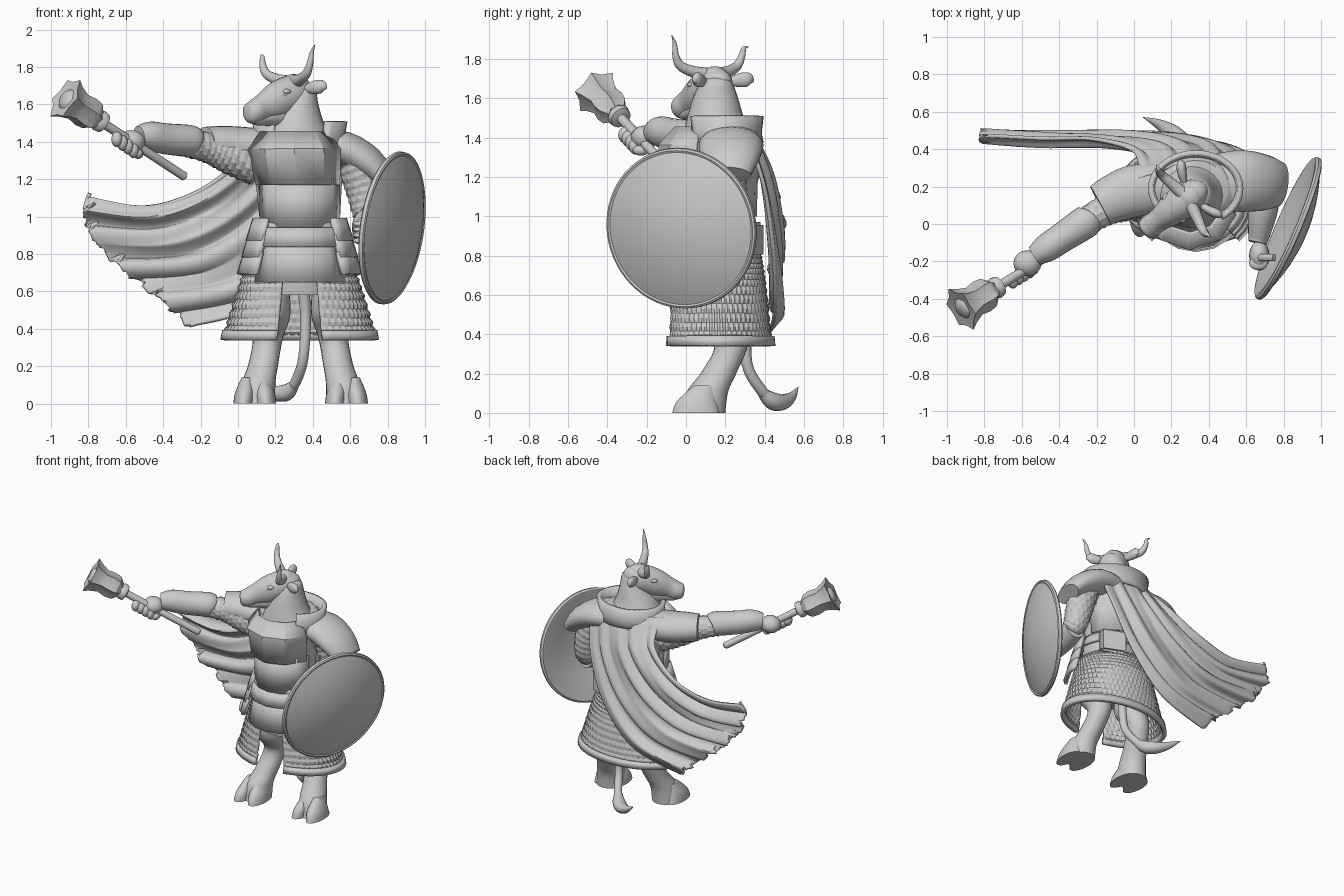
import bpy, bmesh, math, random
from mathutils import Vector, Matrix

random.seed(4)
if "Cube" in bpy.data.objects:
    bpy.data.objects.remove(bpy.data.objects["Cube"])

stone = bpy.data.materials.new("plain_grey")
stone.use_nodes = True
GREY = (.6, .6, .6, 1)
stone.diffuse_color = GREY
stone.node_tree.nodes["Principled BSDF"].inputs["Base Color"].default_value = GREY
X, Y, Z = Vector((1, 0, 0)), Vector((0, 1, 0)), Vector((0, 0, 1))


def finish(name, bm, angle=40, thick=0):
    """Turn a bmesh into a shaded object, optionally thickened."""
    bmesh.ops.recalc_face_normals(bm, faces=bm.faces)
    mesh = bpy.data.meshes.new(name)
    bm.to_mesh(mesh)
    bm.free()
    mesh.materials.append(stone)
    mesh.shade_smooth()
    mesh.set_sharp_from_angle(angle=math.radians(angle))
    ob = bpy.data.objects.new(name, mesh)
    bpy.context.collection.objects.link(ob)
    if thick:
        mod = ob.modifiers.new("thickness", "SOLIDIFY")
        mod.thickness, mod.offset = thick, 0


def skin(name, rows, closed=False, angle=40, thick=0):
    """Join rows of points with quads; closed rows get end caps."""
    bm = bmesh.new()
    vs = [[bm.verts.new(p) for p in row] for row in rows]
    n = len(vs[0])
    for a, b in zip(vs, vs[1:]):
        for k in range(n if closed else n - 1):
            m = (k + 1) % n
            bm.faces.new((a[k], a[m], b[m], b[k]))
    if closed:
        bm.faces.new(vs[0])
        bm.faces.new(vs[-1])
    finish(name, bm, angle, thick)


def smooth_path(rows, steps):
    """Catmull-Rom interpolation of tuples of any length."""
    pts = [rows[0]] + list(rows) + [rows[-1]]
    out = []
    for p, q, r, s in zip(pts, pts[1:], pts[2:], pts[3:]):
        for i in range(steps):
            t = i / steps
            out.append([b + .5 * t * (c - a + t * (2 * a - 5 * b + 4 * c - d + t * (3 * (b - c) + d - a)))
                        for a, b, c, d in zip(p, q, r, s)])
    return out + [list(rows[-1])]


def scale_bump(i, k, bump):
    """Radius factor that raises staggered mail scales."""
    return 1 + (bump if i % 2 == 0 and (k + i // 2) % 2 == 0 else 0)


def loft(name, rings, n=24, steps=5, axis=None, ref=Z, bump=0, star=1, angle=50):
    """Sweep ellipses (x, y, z, width, height) along a path."""
    path = smooth_path(rings, steps)
    centres = [Vector(p[:3]) for p in path]
    rows = []
    for i, c in enumerate(centres):
        t = axis or (centres[min(i + 1, len(path) - 1)] - centres[max(i - 1, 0)]).normalized()
        side = t.cross(ref).normalized()
        up = side.cross(t)
        row = []
        for k in range(n):
            a = math.tau * k / n
            r = scale_bump(i, k, bump) * (star if k % 2 else 1)
            row.append(c + r * (side * path[i][3] * math.cos(a) + up * path[i][4] * math.sin(a)))
        rows.append(row)
    skin(name, rows, True, angle)


def shell(name, rings, a0, a1, n=24, steps=1, thick=.02, bump=0, angle=30):
    """Curved plate around a vertical axis; angle 270 is the front."""
    rows = []
    for i, (x, y, z, rx, ry) in enumerate(smooth_path(rings, steps)):
        row = []
        for k in range(n + 1):
            a = math.radians(a0 + (a1 - a0) * k / n)
            r = scale_bump(i, k, bump)
            row.append((x + r * rx * math.cos(a), y + r * ry * math.sin(a), z))
        rows.append(row)
    skin(name, rows, False, angle, thick)


def ball(name, at, size):
    bm = bmesh.new()
    bmesh.ops.create_uvsphere(bm, u_segments=16, v_segments=10, radius=1,
                              matrix=Matrix.Translation(at) @ Matrix.Diagonal((*size, 1)))
    finish(name, bm, 60)


# Body and neck
loft("torso", [(.33, .14, .58, .2, .18), (.33, .14, .78, .21, .2), (.33, .14, 1, .2, .19),
               (.32, .15, 1.25, .23, .23), (.32, .18, 1.4, .25, .19), (.33, .19, 1.47, .17, .15)],
     n=32, axis=Z, ref=Y)
loft("neck", [(.31, .16, 1.4, .2, .18), (.31, .15, 1.5, .15, .145), (.325, .15, 1.6, .105, .115),
              (.335, .155, 1.68, .08, .08), (.335, .16, 1.71, .04, .04)], axis=Z, ref=Y)

# Armour plates
shell("breastplate", [(.3, .12, 1.45, .18, .17), (.3, .12, 1.36, .25, .25), (.32, .12, 1.17, .225, .25)],
      195, 345, n=4, angle=10)
shell("abdomen_plate", [(.33, .12, 1.2, .21, .22), (.33, .12, .94, .21, .22)], 190, 350, n=6, angle=10)
shell("back_plate", [(.32, .15, 1.38, .24, .21), (.33, .14, 1, .21, .21)], 10, 170, n=8)
shell("belt", [(.33, .13, .98, .215, .215), (.33, .13, .91, .235, .225)], 0, 360, n=40)
shell("upper_fauld", [(.33, .13, .94, .23, .24), (.33, .13, .84, .255, .265)], 200, 340, n=6, angle=10)
shell("lower_fauld", [(.33, .13, .88, .22, .225), (.33, .13, .65, .265, .27)], 208, 332, n=6, angle=10)
for label, mid in (("right", 202), ("left", 338)):
    for i in range(3):
        z, r = .99 - .09 * i, .24 + .024 * i
        shell(f"{label}_hip_plate", [(.33, .13, z, r, r - .02), (.33, .13, z - .12, r + .038, r + .01)],
              mid - 24, mid + 24, n=4, thick=.025)
shell("collar", [(.33, .19, 1.37, .24, .19), (.33, .19, 1.42, .225, .18), (.33, .19, 1.51, .24, .19)],
      -55, 235, n=32, thick=.03)

# Mail skirt, open at the front, with a hem
shell("mail_skirt", [(.33, .15, .82, .24, .22), (.33, .16, .66, .305, .235), (.33, .17, .37, .395, .255)],
      -73, 253, n=110, steps=14, bump=.03, thick=.015, angle=12)
shell("skirt_hem", [(.33, .17, .39, .4, .265), (.33, .17, .34, .41, .27)], -73, 253, n=48, thick=.03)

# Legs, each ending in a cloven hoof
for label, s, x in (("right", -1, .17), ("left", 1, .5)):
    loft(f"{label}_leg", [(x, .15, .66, .1, .12), (x, .17, .48, .11, .12), (x + s * .01, .23, .35, .08, .085),
                          (x + s * .035, .17, .21, .08, .09), (x + s * .06, .11, .11, .09, .105),
                          (x + s * .07, .09, 0, .1, .11)], axis=Z, ref=Y)
    for toe in (-1, 1):
        tx = x + s * .08 + toe * .053
        loft(f"{label}_hoof", [(tx + toe * .007, .05, 0, .055, .12), (tx, .055, .06, .052, .1),
                               (tx - toe * .012, .09, .14, .03, .05)], axis=Z, ref=Y)

# Tail with a tuft swept to one side
loft("tail", [(.33, .26, .75, .035, .035), (.36, .3, .5, .03, .03), (.35, .31, .25, .028, .028),
              (.31, .38, .12, .028, .028), (.27, .43, .07, .028, .028)], n=14, ref=X)
loft("tail_tuft", [(.3, .39, .1, .028, .028), (.26, .44, .06, .045, .045), (.2, .49, .055, .045, .04),
                   (.13, .535, .08, .026, .026), (.05, .57, .13, .002, .002)], n=14)

# Head, turned toward the raised arm
FACE, SIDE = Vector((-.8, -.6, 0)), Vector((.6, -.8, 0))


def head_at(forward, side, z):
    return Vector((.29, .14, z)) + FACE * forward + SIDE * side


def head_loft(name, rings, **kw):
    loft(name, [(*head_at(f, b, z), w, h) for f, b, z, w, h in rings], **kw)


head_loft("head", [(-.1, 0, 1.65, .04, .05), (-.06, 0, 1.66, .075, .085), (.01, 0, 1.655, .095, .1),
                   (.11, 0, 1.615, .085, .1), (.2, 0, 1.58, .062, .075), (.25, 0, 1.56, .063, .065),
                   (.29, 0, 1.552, .052, .053), (.305, 0, 1.55, .022, .025)])
head_loft("lower_jaw", [(-.02, 0, 1.56, .07, .08), (.08, 0, 1.545, .065, .07), (.18, 0, 1.53, .05, .045),
                        (.24, 0, 1.52, .042, .032), (.27, 0, 1.52, .02, .015)])
ball("poll", head_at(-.01, 0, 1.72), (.065, .065, .042))
for label, s in (("left", 1), ("right", -1)):
    head_loft(f"{label}_horn", [(.01, s * .04, 1.72, .036, .036), (.025, s * .11, 1.735, .03, .03),
                                (.04, s * .18, 1.765, .024, .024), (.04, s * .21, 1.815, .018, .018),
                                (.035, s * .22, 1.865 + s * .01, .011, .011),
                                (.03, s * .243, 1.89 + s * .03, .002, .002)], n=14, ref=FACE)
    head_loft(f"{label}_ear", [(-.03, s * .07, 1.68, .015, .015), (-.05, s * .12, 1.69, .024, .035),
                               (-.075, s * .165, 1.695, .024, .035), (-.085, s * .19, 1.685, .004, .006)], n=14)
    ball(f"{label}_brow", head_at(.09, s * .062, 1.668), (.03, .03, .016))
    ball(f"{label}_eye", head_at(.105, s * .074, 1.65), (.012, .012, .01))
    ball(f"{label}_nostril", head_at(.27, s * .036, 1.57), (.02, .02, .018))

# Right arm, raised outward
loft("right_sleeve", [(.22, .2, 1.36, .13, .1), (.02, .18, 1.375, .14, .105), (-.1, .14, 1.385, .13, .1),
                      (-.18, .1, 1.39, .115, .09)])
loft("right_mail_arm", [(.1, .17, 1.28, .12, .11), (-.04, .12, 1.33, .1, .1), (-.16, .07, 1.37, .08, .08),
                        (-.29, -.01, 1.395, .07, .07)], n=28, steps=8, bump=.08, angle=12)
loft("right_bracer", [(-.24, .025, 1.4, .075, .075), (-.26, .01, 1.405, .088, .085), (-.38, -.07, 1.415, .08, .083),
                      (-.47, -.13, 1.43, .075, .078), (-.53, -.17, 1.425, .055, .06)])
ball("right_palm", (-.57, -.21, 1.4), (.075, .07, .062))

# Mace with a flanged head
BUTT, HAFT = Vector((-.28, -.06, 1.21)), Vector((-.7, -.43, .46))


def mace_part(name, profile, **kw):
    loft(name, [(*(BUTT + HAFT * t), r, r) for t, r in profile], steps=1, axis=HAFT.normalized(), **kw)


mace_part("mace_haft", [(0, .012), (.01, .024), (.4, .024), (.7, .026)], n=16)
mace_part("mace_ring", [(.62, .03), (.63, .055), (.66, .06), (.68, .045)], n=16)
mace_part("mace_head", [(.66, .04), (.71, .085), (.76, .092), (.82, .084), (.88, .105), (.92, .128), (.91, .06)],
          n=12, star=.78, angle=25)
mace_part("mace_core", [(.68, .05), (.76, .06), (.9, .07), (.93, .04)], n=12)
for i in range(4):
    knuckle = BUTT + HAFT * (.37 + .042 * i)
    ball("right_finger", knuckle + Vector((-.02, -.035, -.025)), (.03, .037, .042))
    ball("right_knuckle", knuckle + Vector((.005, -.01, -.045)), (.027, .042, .027))

# Left arm, bent behind the shield
loft("left_pauldron", [(.42, .22, 1.37, .15, .09), (.57, .23, 1.36, .165, .095), (.7, .22, 1.29, .15, .085),
                       (.78, .21, 1.21, .12, .06)], n=20, steps=3)
loft("left_mail_arm", [(.62, .2, 1.3, .1, .1), (.67, .21, 1.16, .095, .095), (.7, .2, 1.02, .085, .085),
                       (.71, .16, .96, .07, .07)], n=28, steps=7, ref=Y, bump=.08, angle=12)
loft("left_bracer", [(.71, .2, .97, .075, .085), (.69, .08, .95, .08, .09), (.67, -.05, .92, .06, .07),
                     (.66, -.1, .92, .05, .055)])
ball("left_palm", (.67, -.17, .92), (.055, .08, .075))
for i in range(4):
    ball("left_finger", (.665, -.21, .87 + .03 * i), (.05, .037, .019))

# Round domed shield with a thin rim
OUT = Vector((.91, -.39, -.13)).normalized()
dome = [(.02 + .085 * (1 - (r / .39) ** 2), r) for r in (.39, .36, .32, .27, .21, .14, .07, .01)]
loft("shield", [(*(Vector((.817, -.02, .94)) + OUT * d), r, r) for d, r in
                [(.06, .01), (.04, .25), (-.01, .385), (-.01, .4), (0, .412), (.018, .41), (.024, .4)] + dome],
     n=64, steps=1, axis=OUT, angle=35)
loft("shield_grip", [(.73, -.18, .8, .015, .02), (.67, -.18, .88, .015, .02), (.67, -.18, .98, .015, .02),
                     (.75, -.18, 1.06, .015, .02)], n=10, ref=Y)

# Wind-blown cloak with folds and a torn edge
COLS = 72
upper = smooth_path([(.03, .24, 1.46), (.0, .37, 1.3), (-.22, .43, 1.13), (-.5, .44, 1.05), (-.82, .47, 1.1)], 10)
lower = smooth_path([(.58, .3, 1.44), (.53, .39, 1.15), (.38, .44, .8), (.12, .46, .53), (-.28, .45, .42)], 10)
tears = [random.uniform(.02, .09) if k % 6 < 2 else random.uniform(0, .015) for k in range(COLS + 1)]
cloak = []
for i, (a, b) in enumerate(zip(upper, lower)):
    v = i / (len(upper) - 1)
    row = []
    for k in range(COLS + 1):
        u = k / COLS
        p = Vector(a).lerp(Vector(b), u)
        arch = math.sin(math.pi * u)
        p.x -= .23 * arch * (1 - .9 * u) * v ** 2
        p.y += .055 * arch * (1 - v) + .025 * (math.sin(26 * u + 3 * v) + .5 * math.sin(43 * u)) * math.sqrt(v)
        p.z += .012 * math.sin(47 * u + 2 * v) * v
        if v == 1:
            p += Vector((.8, 0, .4)) * tears[k]
        row.append(p)
    cloak.append(row)
skin("cloak", cloak, thick=.02, angle=60)

# Pouch on the back of the belt
bm = bmesh.new()
bmesh.ops.create_cube(bm, size=1, matrix=Matrix.Translation((.47, .33, .88)) @ Matrix.Rotation(-.4, 4, "Z")
                      @ Matrix.Diagonal((.19, .07, .18, 1)))
bmesh.ops.bevel(bm, geom=bm.edges[:], offset=.015, segments=2, affect="EDGES")
finish("pouch", bm)
